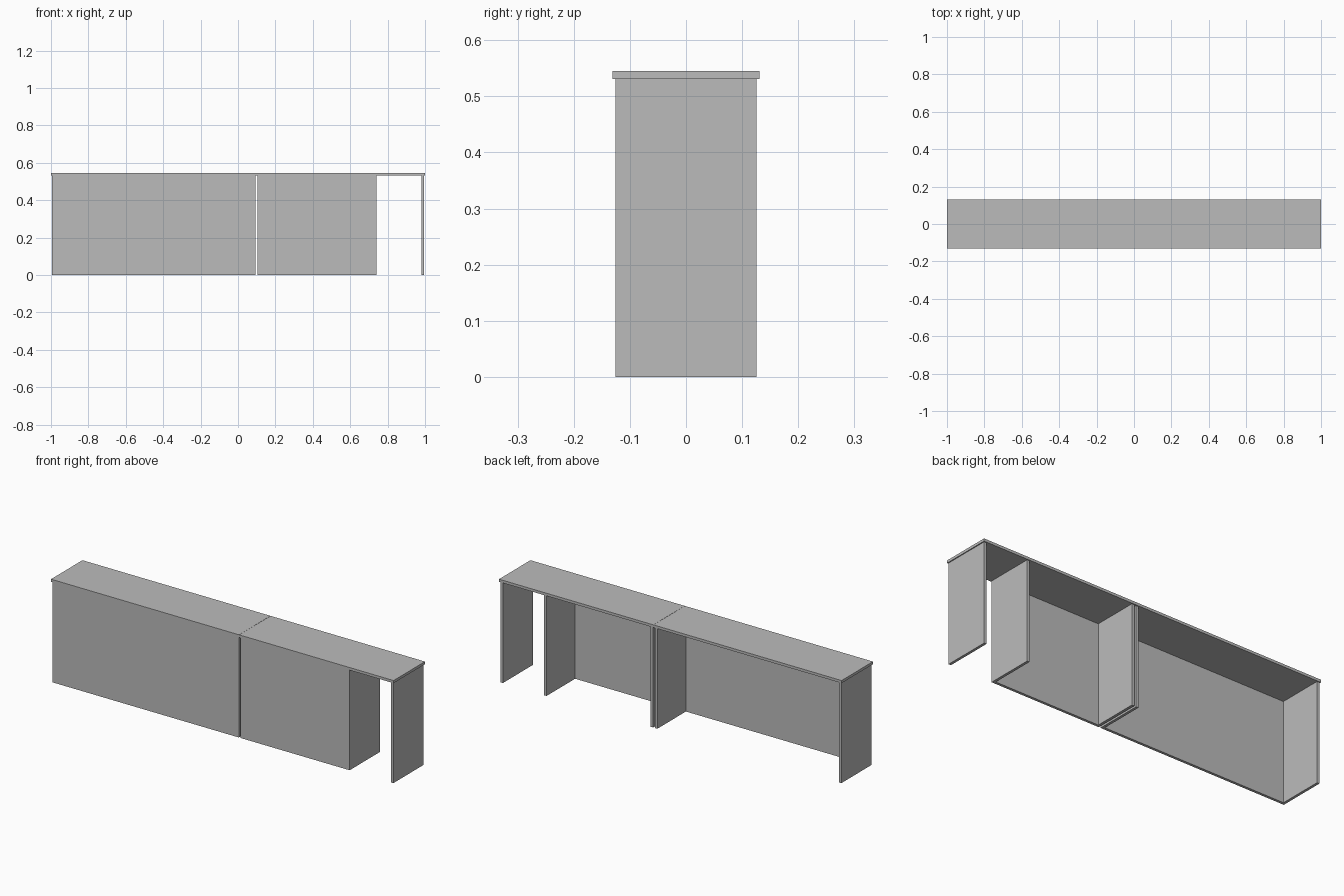
import bpy

cube = bpy.data.objects.get("Cube")
if cube:
    bpy.data.objects.remove(cube, do_unlink=True)

grey = bpy.data.materials.new("plain_grey")
grey.use_nodes = True
COLOUR = (0.5, 0.5, 0.5, 1)
grey.diffuse_color = COLOUR
grey.node_tree.nodes["Principled BSDF"].inputs["Base Color"].default_value = COLOUR

HEIGHT = 0.545
BOARD = 0.014      # board thickness
LIP = 0.005        # overhang of the worktop
DEPTH = 0.131      # half depth of the worktop
UNDER = HEIGHT - BOARD
BODY = DEPTH - LIP


def board(name, x, y, z):
    """Flat board filling the given (low, high) ranges."""
    bpy.ops.mesh.primitive_cube_add(size=1, location=[sum(r) / 2 for r in (x, y, z)])
    ob = bpy.context.object
    ob.name = name
    ob.scale = [r[1] - r[0] for r in (x, y, z)]
    bpy.ops.object.transform_apply(location=False, rotation=False, scale=True)
    ob.data.materials.append(grey)


def counter(name, left, right, panel_end, uprights):
    """Worktop on uprights, closed at the front by a modesty panel, open at the back."""
    board(name + "_worktop", (left, right), (-DEPTH, DEPTH), (UNDER, HEIGHT))
    board(name + "_front_panel", (left + LIP, panel_end), (-BODY, BOARD - BODY), (0, UNDER))
    for i, x in enumerate(uprights):
        # Uprights behind the panel butt against it; free ones run full depth
        front = BOARD - BODY if x < panel_end else -BODY
        board(f"{name}_upright_{i + 1}", (x, x + BOARD), (front, BODY), (0, UNDER))


# Long counter, closed along its whole front
JOINT = 0.098
end = JOINT - LIP
counter("long_counter", -1, JOINT, end, [-1 + LIP, end - BOARD])

# Short counter with an open bay at its left end
start = JOINT + 0.001
BAY = 0.74
counter("short_counter", start, 1, BAY, [start + LIP, BAY - BOARD, 1 - LIP - BOARD])
